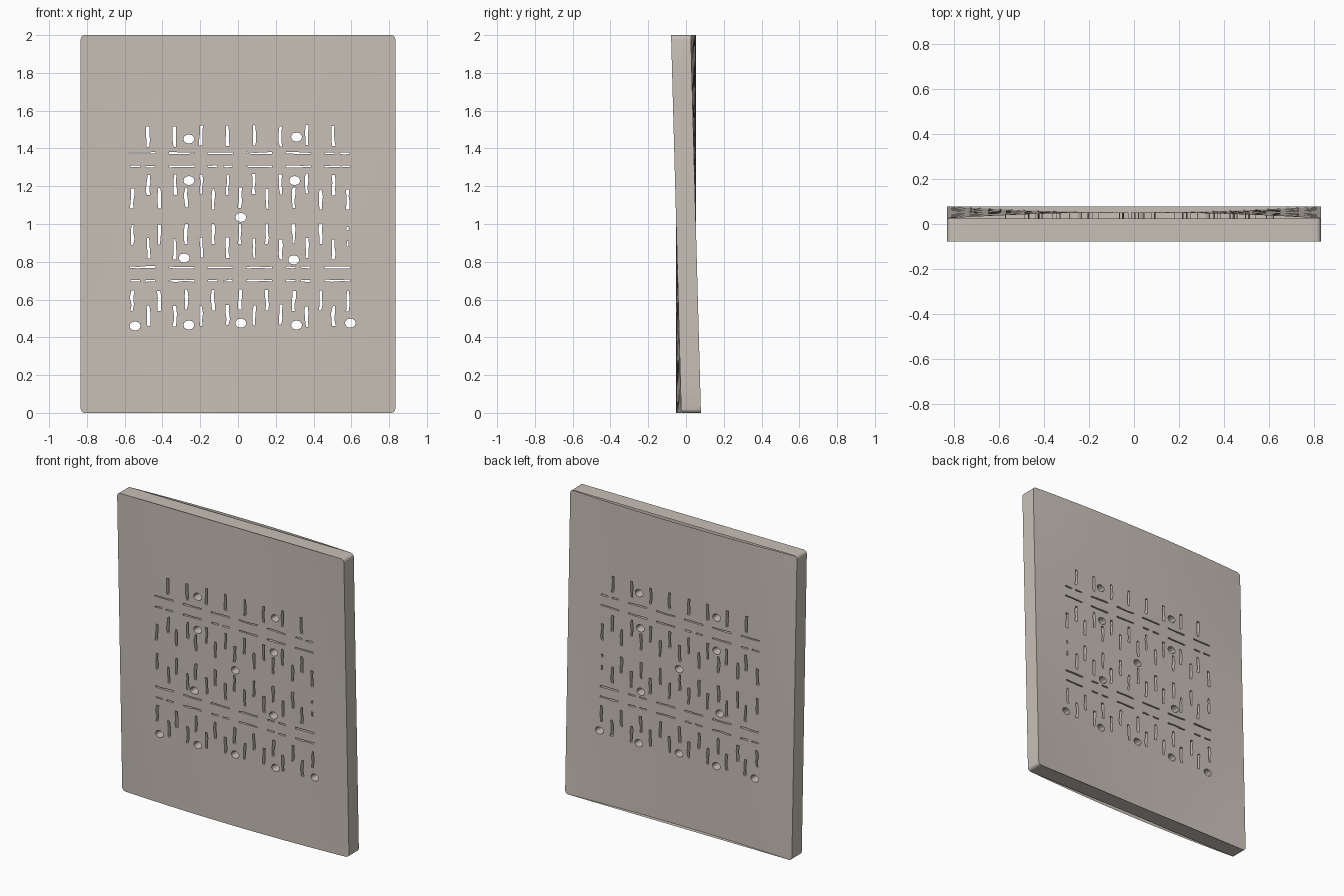
import bpy
import bmesh
import math
import random
from mathutils import Vector

random.seed(4)
HALF_W, HEIGHT, HALF_T = 0.833, 2.0, 0.052
TILT = 0.027

if "Cube" in bpy.data.objects:
    bpy.data.objects.remove(bpy.data.objects["Cube"])


def material(name, colour):
    mat = bpy.data.materials.new(name)
    mat.use_nodes = True
    mat.diffuse_color = (*colour, 1)
    mat.node_tree.nodes["Principled BSDF"].inputs["Base Color"].default_value = (*colour, 1)
    return mat


def make_object(name, bm):
    bmesh.ops.recalc_face_normals(bm, faces=bm.faces)
    mesh = bpy.data.meshes.new(name)
    bm.to_mesh(mesh)
    bm.free()
    obj = bpy.data.objects.new(name, mesh)
    bpy.context.scene.collection.objects.link(obj)
    return obj


def prism(bm, outline):
    """Extrude an x-z outline right through the panel."""
    front = [bm.verts.new((x, -0.2, z)) for x, z in outline]
    back = [bm.verts.new((x, 0.2, z)) for x, z in outline]
    bm.faces.new(front)
    bm.faces.new(back[::-1])
    for i in range(len(front)):
        j = (i + 1) % len(front)
        bm.faces.new((front[j], front[i], back[i], back[j]))


def slot(bm, x, z, length, width, upright):
    """Hand-cut looking slot, a little uneven along its length."""
    steps = (-0.5, -0.2, 0.15, 0.5)
    sway = [random.uniform(-0.2, 0.2) * width for _ in steps]
    half = [width * random.uniform(0.3, 0.55) for _ in steps]
    side_a = [(t * length, s + h) for t, s, h in zip(steps, sway, half)]
    side_b = [(t * length, s - h) for t, s, h in zip(steps, sway, half)]
    loop = side_a + side_b[::-1]
    prism(bm, [(x + b, z + a) if upright else (x + a, z + b) for a, b in loop])


def round_hole(bm, x, z):
    ring = [math.tau * i / 12 for i in range(12)]
    prism(bm, [(x + 0.029 * math.cos(a), z + 0.024 * math.sin(a)) for a in ring])


# Solid panel with rounded corners, sliced so that it can bend
bm = bmesh.new()
bmesh.ops.create_cube(bm, size=1)
for v in bm.verts:
    v.co = Vector((v.co.x * 2 * HALF_W, v.co.y * 2 * HALF_T, (v.co.z + 0.5) * HEIGHT))
corners = [e for e in bm.edges if abs(e.verts[0].co.y - e.verts[1].co.y) > HALF_T]
bmesh.ops.bevel(bm, geom=corners, offset=0.022, segments=4, profile=0.5, affect='EDGES')
for axis, count, start, span in ((0, 20, -HALF_W, 2 * HALF_W), (2, 12, 0, HEIGHT)):
    normal = Vector((axis == 0, 0, axis == 2))
    for i in range(1, count):
        bmesh.ops.bisect_plane(bm, geom=bm.verts[:] + bm.edges[:] + bm.faces[:],
                               plane_co=normal * (start + span * i / count + 0.0007),
                               plane_no=normal)
panel = make_object("perforated_panel", bm)

# Cutters: upright slots in two staggered column sets
bm = bmesh.new()
for z, wide in ((1.465, 0), (1.21, 0), (1.135, 1), (0.945, 1), (0.87, 0), (0.595, 1), (0.515, 0)):
    for i in range(9 if wide else 8):
        x = -0.56 + 0.1425 * i if wide else -0.475 + 0.14 * i
        if z == 0.945 and i == 8:
            slot(bm, x, z + 0.03, 0.02, 0.012, True)
            slot(bm, x, z - 0.05, 0.03, 0.012, True)
        else:
            slot(bm, x, z + random.uniform(-0.006, 0.006), 0.107, 0.018, True)

# Cutters: level dashes, some broken in two
BROKEN = {1.375: (5,), 1.305: (0, 2), 0.77: (4,), 0.7: (0, 2, 4)}
for z, broken in BROKEN.items():
    for i in range(6):
        x = -0.505 + 0.206 * i
        if i in broken:
            slot(bm, x - 0.04, z, 0.05, 0.01, False)
            slot(bm, x + 0.04, z, 0.05, 0.01, False)
        else:
            slot(bm, x, z, 0.135, 0.01, False)

# Cutters: round holes
for x, z in ((-0.26, 1.45), (0.31, 1.46), (-0.26, 1.23), (0.3, 1.23), (0.015, 1.035),
             (-0.285, 0.82), (0.295, 0.81), (-0.545, 0.46), (-0.26, 0.465),
             (0.015, 0.475), (0.31, 0.465), (0.595, 0.475)):
    round_hole(bm, x, z)
cutter = make_object("hole_cutter", bm)
cutter.hide_render = True

cut = panel.modifiers.new("holes", 'BOOLEAN')
cut.object = cutter
cut.operation = 'DIFFERENCE'
cut.solver = 'EXACT'
cut.use_self = True
bpy.context.view_layer.objects.active = panel
panel.select_set(True)
bpy.ops.object.modifier_apply(modifier=cut.name)
bpy.data.objects.remove(cutter)

# Separate the outer rim from the two broad sheets
bm = bmesh.new()
bm.from_mesh(panel.data)


def is_rim(face):
    c = face.calc_center_median()
    return abs(face.normal.y) < 0.5 and (abs(c.x) > 0.75 or abs(c.z - 1) > 0.9)


rim_faces = [f for f in bm.faces if is_rim(f)]
seam = [e for e in bm.edges if len({f in rim_faces for f in e.link_faces}) == 2]
bmesh.ops.split_edges(bm, edges=seam)

# Warp: the rim leans straight, the sheets flatten out toward the middle
for v in bm.verts:
    lean = -TILT * (v.co.z - 1)
    on_rim = any(is_rim(f) for f in v.link_faces)
    v.co.y += lean if on_rim else lean * min(1, (v.co.x / HALF_W) ** 2)
bm.to_mesh(panel.data)
bm.free()

panel.data.materials.clear()
panel.data.materials.append(material("warm_grey_clay", (0.58, 0.53, 0.475)))
bpy.ops.object.shade_smooth_by_angle(angle=math.radians(30))
